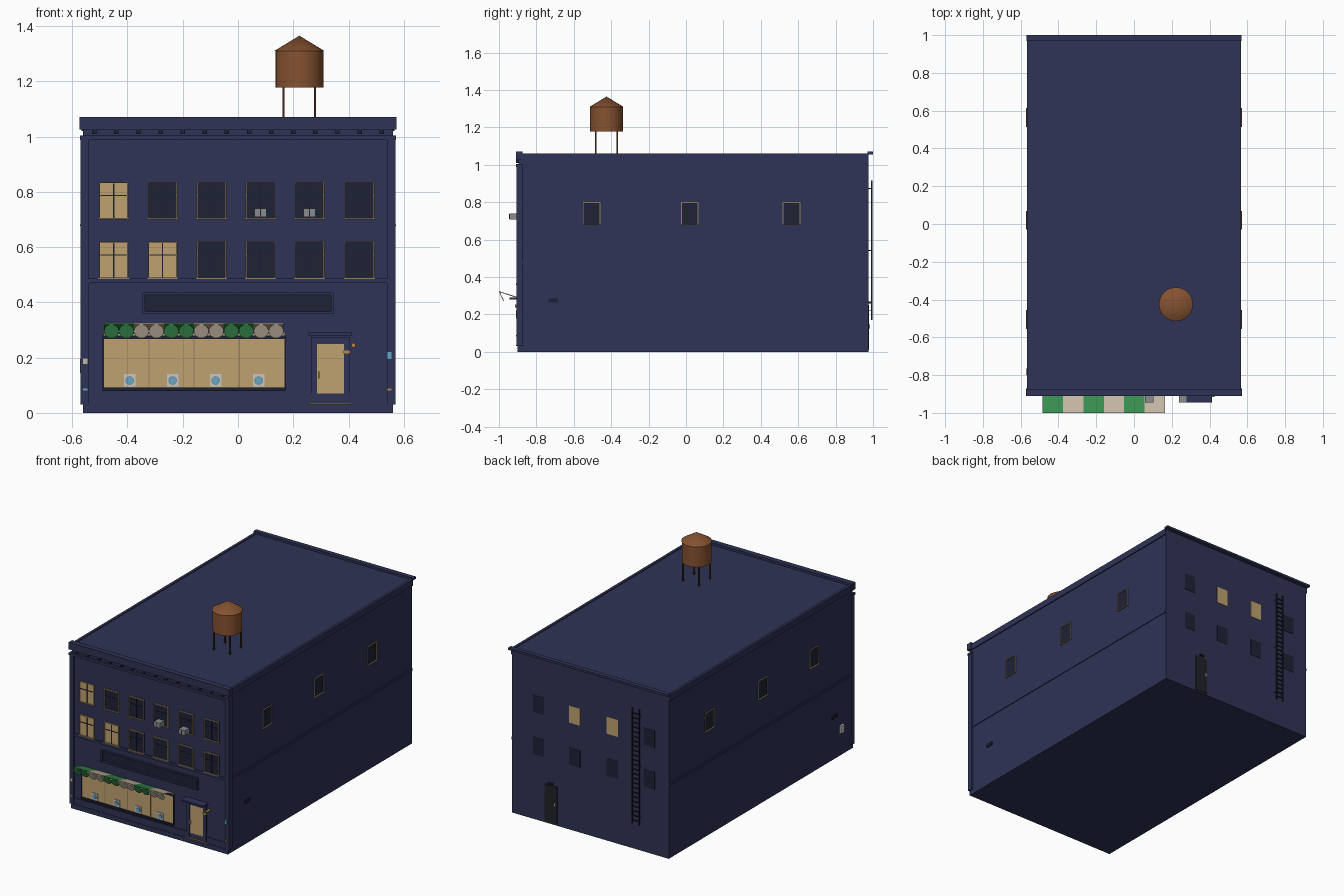
import bpy, bmesh
from math import radians
from mathutils import Matrix, Vector

if "Cube" in bpy.data.objects:
    bpy.data.objects.remove(bpy.data.objects["Cube"])


def mat(name, r, g, b):
    m = bpy.data.materials.new(name)
    m.diffuse_color = (r, g, b, 1)
    m.use_nodes = True
    m.node_tree.nodes["Principled BSDF"].inputs["Base Color"].default_value = m.diffuse_color
    return m


NAVY = mat("navy_paint", 0.028, 0.033, 0.092)
DARK = mat("dark_trim", 0.012, 0.014, 0.035)
GLASS = mat("dark_glass", 0.013, 0.016, 0.036)
LIT = mat("lit_glass", 0.52, 0.36, 0.16)
TAN = mat("tan_frame", 0.3, 0.22, 0.12)
GREEN = mat("green_cloth", 0.04, 0.27, 0.08)
CREAM = mat("cream_cloth", 0.55, 0.47, 0.36)
WOOD = mat("tank_wood", 0.24, 0.085, 0.03)
LEGS = mat("tank_legs", 0.06, 0.025, 0.015)
GREY = mat("grey_metal", 0.25, 0.26, 0.28)
WHITE = mat("pale_metal", 0.55, 0.58, 0.6)
BLUE = mat("blue_glass", 0.12, 0.4, 0.6)
ORANGE = mat("brass", 0.5, 0.25, 0.05)
BLACK = mat("iron", 0.015, 0.016, 0.022)


def finish(name, bm, m, smooth=False):
    bmesh.ops.recalc_face_normals(bm, faces=bm.faces)
    me = bpy.data.meshes.new(name)
    bm.to_mesh(me)
    bm.free()
    ob = bpy.data.objects.new(name, me)
    bpy.context.collection.objects.link(ob)
    me.materials.append(m)
    if smooth:
        bpy.ops.object.select_all(action='DESELECT')
        ob.select_set(True)
        bpy.context.view_layer.objects.active = ob
        bpy.ops.object.shade_smooth_by_angle(angle=radians(35))
    return ob


def boxes(name, items, m):
    """One object from (x0, x1, y0, y1, z0, z1) boxes."""
    bm = bmesh.new()
    for x0, x1, y0, y1, z0, z1 in items:
        c = Vector((x0 + x1, y0 + y1, z0 + z1)) / 2
        bmesh.ops.create_cube(bm, size=1, matrix=Matrix.Translation(c)
                              @ Matrix.Diagonal((abs(x1 - x0), abs(y1 - y0), z1 - z0, 1)))
    return finish(name, bm, m)


def cone(name, c, r1, r2, h, m, n=24, rot=0):
    bm = bmesh.new()
    bmesh.ops.create_cone(bm, cap_ends=True, segments=n, radius1=r1, radius2=r2, depth=h,
                          matrix=Matrix.Translation(c) @ Matrix.Rotation(radians(rot), 4, 'X'))
    return finish(name, bm, m, True)


W, YF, YB = 0.56, -0.895, 0.975


def wall(face, u0, u1, z0, z1, d0, d1):
    """Box on a wall: u runs along the wall, d is depth outwards."""
    if face == 'front':
        return (u0, u1, YF - d1, YF - d0, z0, z1)
    if face == 'back':
        return (u0, u1, YB + d0, YB + d1, z0, z1)
    s = 1 if face == 'right' else -1
    return (s * (W + d0), s * (W + d1), u0, u1, z0, z1)


def window(face, tag, u, z0, z1, w, lit, frame=TAN, t=0.005, d=0.008):
    a, b = u - w / 2, u + w / 2
    boxes(f"{tag}_glass", [wall(face, a, b, z0, z1, -0.01, 0.002)], LIT if lit else GLASS)
    if frame:
        boxes(f"{tag}_frame", [wall(face, a, a + t, z0, z1, -0.01, d),
                               wall(face, b - t, b, z0, z1, -0.01, d),
                               wall(face, a, b, z1 - t, z1, -0.01, d),
                               wall(face, a - 0.003, b + 0.003, z0, z0 + t, -0.01, d + 0.003)], frame)


# Main building, plinth, bands and corner pilasters
boxes("building_body", [(-W, W, YF, YB, 0, 1.055)], NAVY)
boxes("front_plinth", [(-W, W, -0.902, YF, 0, 0.03), (-W, W, -0.899, YF, 0.03, 0.07)], NAVY)
boxes("corner_pilasters", [(s * 0.54, s * 0.57, -0.906, -0.872, 0.03, 1.0) for s in (-1, 1)], NAVY)
boxes("floor_band", [(-0.565, 0.565, -0.903, YB, 0.47, 0.486)], NAVY)
boxes("frieze_band", [(-0.572, 0.572, -0.909, -0.872, 0.988, 1.003)], NAVY)

# Roof edge trim and cornice
boxes("front_cornice", [(-0.573, 0.573, -0.91, -0.875, 1.025, 1.07)], NAVY)
boxes("cornice_blocks", [(-0.52 + i * 0.08 - 0.008, -0.52 + i * 0.08 + 0.008, -0.908, YF, 1.01, 1.025)
                         for i in range(14)], DARK)
boxes("side_trim", [(s * 0.55, s * 0.567, -0.88, 0.975, 1.02, 1.06) for s in (-1, 1)], NAVY)
boxes("back_cap", [(-0.57, 0.57, 0.97, 1.0, 1.056, 1.07)], NAVY)

# Front windows with glazing bars
cols = [-0.45, -0.273, -0.096, 0.081, 0.259, 0.44]
for r, z0 in enumerate((0.485, 0.70)):
    for i, x in enumerate(cols):
        lit = (r, i) in {(1, 0), (0, 0), (0, 1)}
        tag = f"front_window_{r}_{i}"
        window('front', tag, x, z0, z0 + 0.136, 0.107, lit)
        boxes(tag + "_bars", [wall('front', x - 0.0025, x + 0.0025, z0 + 0.005, z0 + 0.13, 0, 0.005),
                              wall('front', x - 0.048, x + 0.048, z0 + 0.085, z0 + 0.089, 0, 0.005)], DARK)

# Air conditioners
for i in (3, 4):
    x = cols[i]
    boxes(f"air_conditioner_{i}", [(x - 0.022, x + 0.022, -0.944, YF, 0.708, 0.74)], GREY)
    boxes(f"air_conditioner_grille_{i}", [(x - 0.002, x + 0.002, -0.946, -0.94, 0.711, 0.737)], DARK)

# Side windows and vents
for face in ('right', 'left'):
    for i, y in enumerate((-0.505, 0.02, 0.564)):
        window(face, f"{face}_window_{i}", y, 0.677, 0.80, 0.094, False)
    boxes(f"{face}_vent", [wall(face, -0.735, -0.685, 0.263, 0.285, 0, 0.006)], DARK)
boxes("meter_box", [wall('left', -0.80, -0.765, 0.145, 0.195, 0, 0.012)], WHITE)

# Sign board
window('front', "sign_board", 0, 0.358, 0.435, 0.69, False, NAVY, 0.008, 0.012)

# Shop window
boxes("shop_window", [wall('front', -0.485, 0.168, 0.09, 0.29, 0, 0.003)], LIT)
boxes("shop_window_trim", [wall('front', -0.49, 0.172, 0.08, 0.092, 0, 0.012),
                           wall('front', -0.49, 0.172, 0.268, 0.28, 0, 0.006),
                           wall('front', -0.49, -0.485, 0.08, 0.28, 0, 0.006),
                           wall('front', 0.168, 0.172, 0.08, 0.28, 0, 0.006)], DARK)
boxes("shop_window_bars", [wall('front', x - 0.002, x + 0.002, 0.092, 0.268, 0, 0.005)
                           for x in (-0.322, -0.159, 0.005)], TAN)

# Washing machines on display
for i in range(4):
    x = -0.392 + i * 0.1555
    boxes(f"washer_{i}", [wall('front', x - 0.021, x + 0.021, 0.095, 0.14, 0, 0.008)], WHITE)
    cone(f"washer_rim_{i}", (x, -0.904, 0.117), 0.016, 0.016, 0.004, GREY, 16, 90)
    cone(f"washer_door_{i}", (x, -0.906, 0.117), 0.012, 0.012, 0.003, BLUE, 16, 90)

# Striped awning with scalloped edge
step = 0.65 / 6
for i in range(6):
    x0, m = -0.485 + i * step, (GREEN, CREAM)[i % 2]
    bm = bmesh.new()
    f = bm.faces.new([bm.verts.new((x0, y, z)) for y, z in
                      ((-1.0, 0.325), (-0.895, 0.291), (-0.895, 0.286), (-1.0, 0.32))])
    ext = bmesh.ops.extrude_face_region(bm, geom=[f])
    bmesh.ops.translate(bm, vec=(step, 0, 0),
                        verts=[v for v in ext['geom'] if isinstance(v, bmesh.types.BMVert)])
    finish(f"awning_stripe_{i}", bm, m)
    for j in range(2):
        cone(f"awning_scallop_{i}_{j}", (x0 + step * (0.25 + j / 2), -0.986, 0.296),
             0.027, 0.027, 0.004, m, 20, -66)

# Front door, canopy, step, lamp
boxes("door_surround", [wall('front', 0.265, 0.285, 0.03, 0.275, 0, 0.008),
                        wall('front', 0.384, 0.404, 0.03, 0.275, 0, 0.008),
                        wall('front', 0.265, 0.404, 0.25, 0.275, 0, 0.008)], NAVY)
boxes("front_door", [wall('front', 0.285, 0.384, 0.065, 0.25, 0, 0.004)], LIT)
boxes("door_canopy", [(0.255, 0.413, -0.945, YF, 0.28, 0.29)], NAVY)
boxes("door_mat", [wall('front', 0.255, 0.413, 0.03, 0.036, 0, 0.014)], TAN)
boxes("door_handle", [wall('front', 0.289, 0.295, 0.125, 0.15, 0, 0.012)], ORANGE)
boxes("lamp_bracket", [wall('front', 0.382, 0.407, 0.214, 0.226, 0, 0.012)], ORANGE)
cone("wall_lamp", (0.418, -0.905, 0.245), 0.008, 0.008, 0.02, ORANGE, 12, 90)

# Small notices on the corner pilasters
for i, (x, z, h, m) in enumerate(((0.547, 0.208, 0.025, BLUE), (0.547, 0.085, 0.008, ORANGE),
                                  (-0.553, 0.187, 0.02, CREAM), (-0.553, 0.085, 0.008, BLUE))):
    boxes(f"notice_{i}", [(x - 0.008, x + 0.008, -0.909, -0.90, z - h / 2, z + h / 2)], m)

# Back windows, door and ladder
for r, z0 in enumerate((0.42, 0.69)):
    for i, x in enumerate((0.37, 0.112, -0.157, -0.42)):
        window('back', f"back_window_{r}_{i}", x, z0, z0 + 0.11, 0.08, r == 1 and i in (1, 2), None)
boxes("back_door", [wall('back', 0.235, 0.325, 0.01, 0.25, 0, 0.004)], BLACK)
boxes("back_door_handle", [wall('back', 0.245, 0.253, 0.125, 0.145, 0, 0.01)], CREAM)
boxes("back_door_lamp", [wall('back', 0.265, 0.295, 0.258, 0.268, 0, 0.014)], BLACK)
rungs = [wall('back', -0.36, -0.31, 0.19 + i * 0.03, 0.195 + i * 0.03, 0.015, 0.02) for i in range(24)]
rails = [wall('back', x - 0.003, x + 0.003, 0.17, 0.915, 0.014, 0.021) for x in (-0.36, -0.31)]
stays = [wall('back', x - 0.002, x + 0.002, z, z + 0.005, 0, 0.016)
         for x in (-0.36, -0.31) for z in (0.22, 0.54, 0.87)]
boxes("back_ladder", rungs + rails + stays, BLACK)

# Rooftop water tank
TX, TY = 0.222, -0.425
boxes("tank_legs", [(TX + a * 0.057 - 0.004, TX + a * 0.057 + 0.004,
                     TY + b * 0.057 - 0.004, TY + b * 0.057 + 0.004, 1.05, 1.18)
                    for a in (-1, 1) for b in (-1, 1)], LEGS)
cone("tank_barrel", (TX, TY, 1.244), 0.087, 0.087, 0.132, WOOD)
cone("tank_roof", (TX, TY, 1.3375), 0.09, 0.0, 0.055, WOOD)
